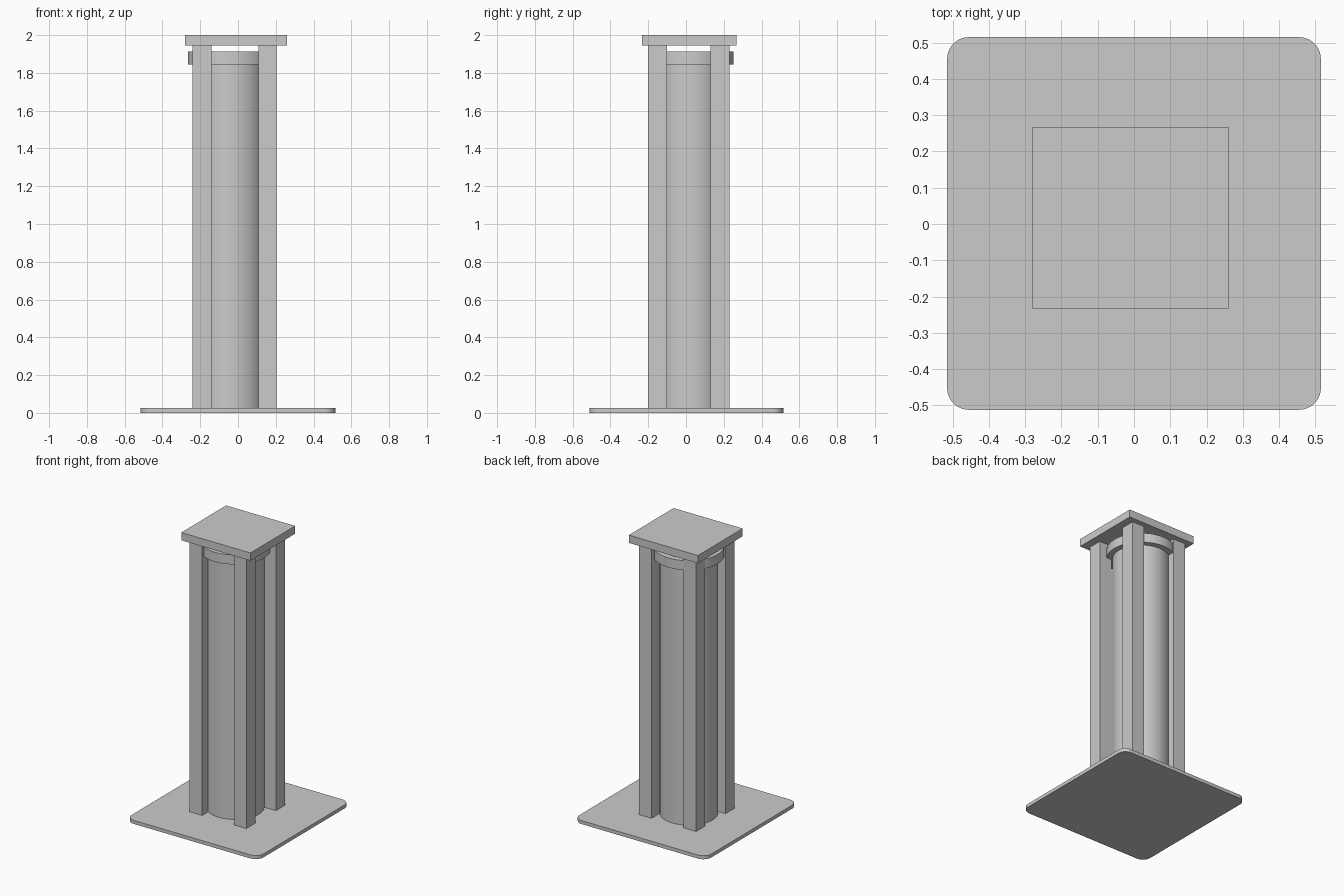
import bpy, bmesh, math

if "Cube" in bpy.data.objects:
    bpy.data.objects.remove(bpy.data.objects["Cube"])

CX, CY = -0.04, 0.025      # drum axis
BASE_TOP, CAP_BOTTOM = 0.025, 1.945


def finish(name, bm, smooth=False):
    bmesh.ops.recalc_face_normals(bm, faces=bm.faces)
    mesh = bpy.data.meshes.new(name)
    bm.to_mesh(mesh)
    bm.free()
    ob = bpy.data.objects.new(name, mesh)
    bpy.context.collection.objects.link(ob)
    if smooth:
        bpy.ops.object.select_all(action='DESELECT')
        ob.select_set(True)
        bpy.context.view_layer.objects.active = ob
        bpy.ops.object.shade_smooth_by_angle(angle=math.radians(35))
    return ob


def box(name, x0, x1, y0, y1, z0, z1, corner=0):
    bm = bmesh.new()
    bmesh.ops.create_cube(bm, size=1)
    for v in bm.verts:
        v.co.x = x1 if v.co.x > 0 else x0
        v.co.y = y1 if v.co.y > 0 else y0
        v.co.z = z1 if v.co.z > 0 else z0
    if corner:
        upright = [e for e in bm.edges
                   if abs(e.verts[0].co.z - e.verts[1].co.z) > 1e-4]
        bmesh.ops.bevel(bm, geom=upright, offset=corner, segments=10,
                        profile=0.5, affect='EDGES')
    return finish(name, bm, corner > 0)


def lathe(name, profile, closed, steps=96):
    bm = bmesh.new()
    vs = [bm.verts.new((CX + r, CY, z)) for r, z in profile]
    pairs = list(zip(vs, vs[1:] + vs[:1])) if closed else list(zip(vs, vs[1:]))
    edges = [bm.edges.new(p) for p in pairs]
    bmesh.ops.spin(bm, geom=vs + edges, cent=(CX, CY, 0), axis=(0, 0, 1),
                   angle=2 * math.pi, steps=steps)
    bmesh.ops.remove_doubles(bm, verts=bm.verts, dist=1e-5)
    return finish(name, bm, True)


# Floor plate with rounded corners and square cap plate
box("base_plate", -0.515, 0.515, -0.512, 0.515, 0, BASE_TOP, corner=0.06)
box("cap_plate", -0.28, 0.26, -0.233, 0.267, CAP_BOTTOM, 2.0)

# Four square posts
for side, x0, x1 in (("left", -0.24, -0.14), ("right", 0.108, 0.205)):
    for end, y0, y1 in (("front", -0.2, -0.1), ("back", 0.13, 0.23)):
        box(f"{end}_{side}_post", x0, x1, y0, y1, BASE_TOP, CAP_BOTTOM)

# Central drum and the collar around its top
lathe("drum", [(0, BASE_TOP), (0.187, BASE_TOP), (0.187, 1.905), (0, 1.905)], False)
lathe("collar", [(0.186, 1.845), (0.226, 1.845), (0.226, 1.912), (0.186, 1.912)], True)
